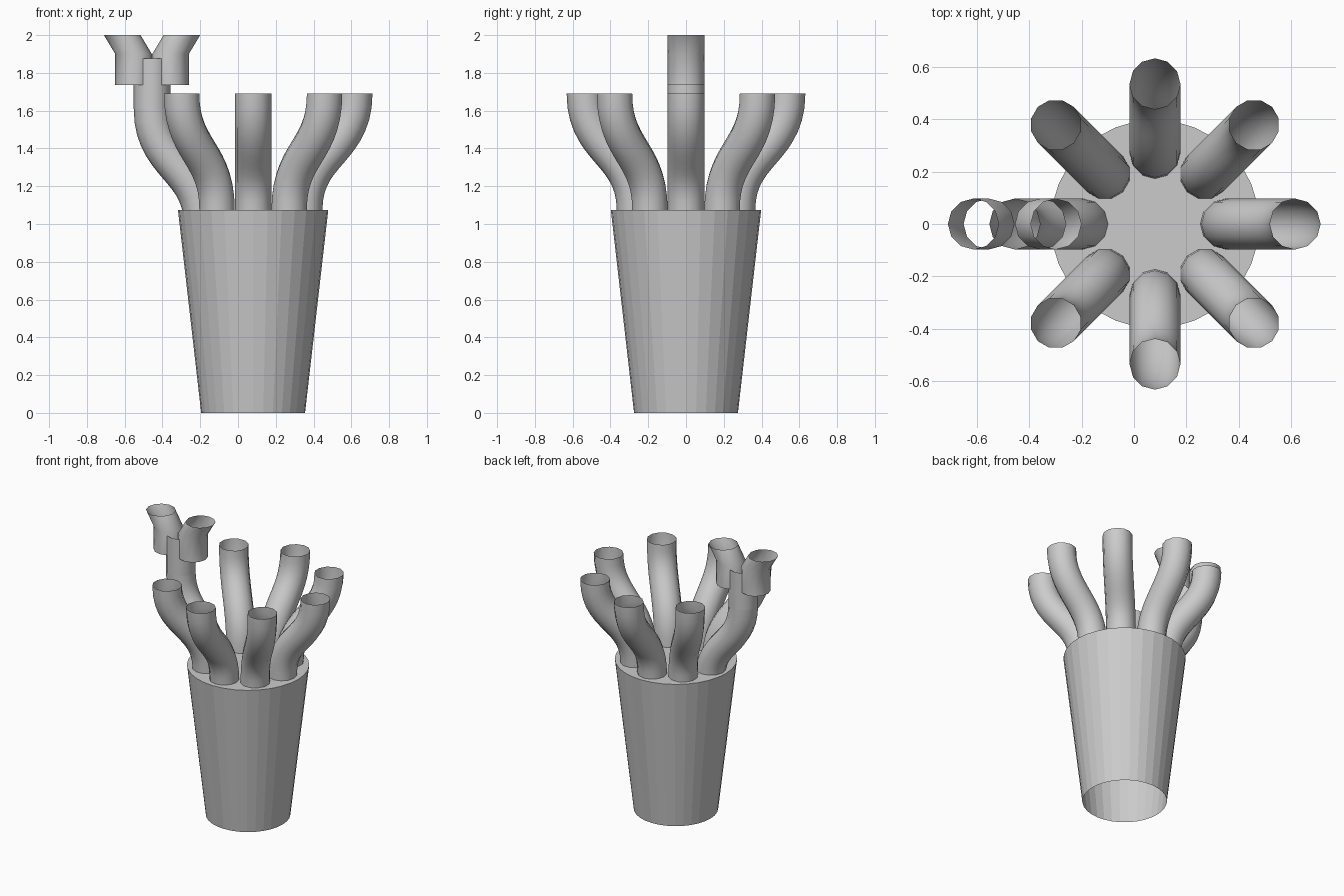
import bpy, bmesh, math
from mathutils import Vector

if "Cube" in bpy.data.objects:
    bpy.data.objects.remove(bpy.data.objects["Cube"])

CX = 0.08          # trunk axis
R = 0.097          # branch radius
SIDES = 12

grey = bpy.data.materials.new("plain grey")
grey.diffuse_color = (0.6, 0.6, 0.6, 1)
grey.use_nodes = True
grey.node_tree.nodes["Principled BSDF"].inputs["Base Color"].default_value = grey.diffuse_color


def finish(name, bm, smooth):
    me = bpy.data.meshes.new(name)
    bm.normal_update()
    bm.to_mesh(me)
    bm.free()
    ob = bpy.data.objects.new(name, me)
    me.materials.append(grey)
    me.polygons.foreach_set("use_smooth", [smooth] * len(me.polygons))
    bpy.context.collection.objects.link(ob)
    return ob


def skin(bm, rings):
    """Join successive rings of vertices with quads."""
    for a, b in zip(rings, rings[1:]):
        n = len(a)
        for i in range(n):
            j = (i + 1) % n
            bm.faces.new((a[i], a[j], b[j], b[i]))


def tube(name, path, angle=0, center=(CX, 0), level_rings=False):
    """Open pipe along (distance, height) points, turned about a vertical axis."""
    bm = bmesh.new()
    out = Vector((math.cos(angle), math.sin(angle), 0))
    side = Vector((-out.y, out.x, 0))
    rings = []
    for k, (d, z) in enumerate(path):
        p, q = path[max(k - 1, 0)], path[min(k + 1, len(path) - 1)]
        t = Vector((q[0] - p[0], q[1] - p[1])).normalized()
        if level_rings or k in (0, len(path) - 1):
            t = Vector((0, 1))
        across = out * t.y - Vector((0, 0, t.x))
        mid = Vector((center[0], center[1], z)) + out * d
        rings.append([bm.verts.new(mid + R * (math.cos(a) * across + math.sin(a) * side))
                      for a in (2 * math.pi * i / SIDES for i in range(SIDES))])
    skin(bm, rings)
    return finish(name, bm, True)


def s_curve(z0, z1, d0=0.27, d1=0.535, steps=14):
    """S-shaped path, upright at both ends."""
    pts = []
    for i in range(steps + 1):
        t = i / steps
        z = z0 + (z1 - z0) * (1.5 * t * (1 - t) ** 2 + 1.5 * t * t * (1 - t) + t ** 3)
        pts.append((d0 + (d1 - d0) * (3 * t * t - 2 * t ** 3), z))
    return pts


# Tapered trunk: open below, closed on top with a round centre panel
bm = bmesh.new()
rings = [[bm.verts.new((CX + r * math.cos(2 * math.pi * i / 32),
                        r * math.sin(2 * math.pi * i / 32), z)) for i in range(32)]
         for r, z in ((0.275, 0), (0.398, 1.075), (0.155, 1.075))]
skin(bm, rings)
bm.faces.new(rings[-1])
finish("trunk", bm, False)

# Ring of eight curved branches; the left one sits lower
for i in range(8):
    drop = 0.08 if i == 4 else 0
    path = s_curve(1.075 - drop, 1.69 - drop)
    tube("branch_%d" % (i + 1), path, i * math.pi / 4)

# Upright connector on the left branch with two flared fork pipes
FX = CX - 0.535
tube("connector", [(0, 1.61), (0, 1.875)], center=(FX, 0))
for name, ang in (("fork_right", 0), ("fork_left", math.pi)):
    tube(name, [(0.098, 1.735), (0.098, 1.9), (0.158, 2.0)], ang, (FX, 0), True)
for ob in bpy.context.collection.objects:
    if ob.name != "trunk":
        ob.select_set(True)
        bpy.context.view_layer.objects.active = ob
bpy.ops.object.shade_smooth_by_angle(angle=math.radians(35))
